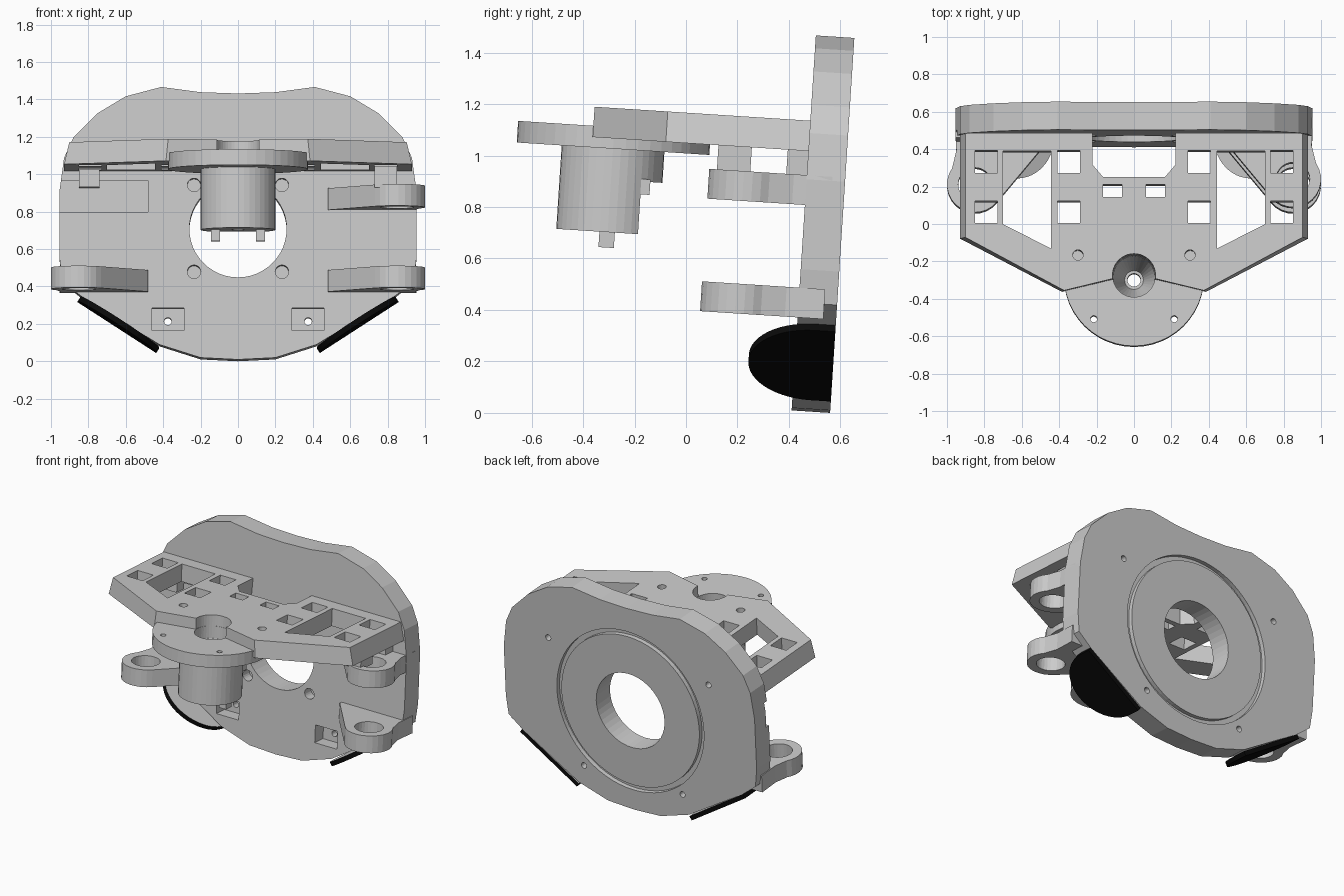
import bpy, bmesh, math
from mathutils import Matrix, Vector

cube = bpy.data.objects.get("Cube")
if cube:
    bpy.data.objects.remove(cube)


def material(name, value):
    m = bpy.data.materials.new(name)
    m.use_nodes = True
    m.diffuse_color = (value, value, value, 1)
    m.node_tree.nodes["Principled BSDF"].inputs["Base Color"].default_value = (value, value, value, 1)
    return m


GREY = material("light grey", 0.6)
BLACK = material("black", 0.003)

# The whole assembly leans slightly back
LEAN = Matrix.Translation((0, 0.56, 0)) @ Matrix.Rotation(math.radians(-3.7), 4, 'X')
UPRIGHT = Matrix(((1, 0, 0, 0), (0, 0, 1, 0), (0, 1, 0, 0), (0, 0, 0, 1)))  # (x, z) outline pushed along y
FLAT = Matrix.Identity(4)                                                  # (x, y) outline pushed along z


def prism(bm, pts, lo, hi, frame=FLAT, top=1.0):
    """Closed outline pushed from lo to hi; top scales the far end across x."""
    a = [bm.verts.new(frame @ Vector((x, y, lo))) for x, y in pts]
    b = [bm.verts.new(frame @ Vector((x * top, y, hi))) for x, y in pts]
    n = len(pts)
    bm.faces.new(a)
    bm.faces.new(b)
    for i in range(n):
        j = (i + 1) % n
        bm.faces.new((a[i], a[j], b[j], b[i]))


def arc(cx, cy, r, start=0, end=360, n=40, ry=None):
    full = end - start == 360
    steps = n if full else n - 1
    return [(cx + r * math.cos(math.radians(start + (end - start) * i / steps)),
             cy + (ry or r) * math.sin(math.radians(start + (end - start) * i / steps))) for i in range(n)]


def rect(x0, x1, y0, y1):
    return [(x0, y0), (x1, y0), (x1, y1), (x0, y1)]


def mirrored(pts):
    """Right half outline (centre to centre) completed on the other side."""
    return pts + [(-x, y) for x, y in reversed(pts) if abs(x) > 1e-4]


def flip(pts):
    return [(-x, y) for x, y in pts]


def make(name, solids, mats=(GREY,)):
    bm = bmesh.new()
    for s in solids:
        prism(bm, *s)
    bmesh.ops.recalc_face_normals(bm, faces=bm.faces)
    me = bpy.data.meshes.new(name)
    bm.to_mesh(me)
    bm.free()
    for m in mats:
        me.materials.append(m)
    ob = bpy.data.objects.new(name, me)
    bpy.context.collection.objects.link(ob)
    return ob


def cut(ob, *groups):
    """Subtract each group of prisms from the object, then drop the cutters."""
    for solids in groups:
        c = make("cutter", solids)
        c.hide_render = True
        mod = ob.modifiers.new("cut", 'BOOLEAN')
        mod.operation, mod.solver, mod.object = 'DIFFERENCE', 'EXACT', c
        bpy.context.view_layer.update()
        me = bpy.data.meshes.new_from_object(ob.evaluated_get(bpy.context.evaluated_depsgraph_get()))
        ob.modifiers.clear()
        ob.data = me
        bpy.data.objects.remove(c)
    return ob


parts = []

# Back plate with its centre opening, ring groove, pockets and screw holes
outline = mirrored([(0, 0), (.2, .01), (.42, .08), (.84, .34), (.94, .42), (.955, .55), (.955, .9),
                    (.93, 1.08), (.88, 1.19), (.75, 1.32), (.6, 1.41), (.41, 1.46), (.2, 1.432), (0, 1.425)])
plate = make("back_plate", [(outline, -.15, 0, UPRIGHT)])
pockets, screws = [], []
for s in (-1, 1):
    pockets.append((rect(s * .375 - .085, s * .375 + .085, .155, .275), -.2, -.06, UPRIGHT))
    for z in (.47, .935):
        pockets.append((arc(s * .235, z, .036, n=20), -.2, -.08, UPRIGHT))
    for x, z in ((.375, .21), (.61, 1.05)):
        screws.append((arc(s * x, z, .02, n=16), -.2, .1, UPRIGHT))
pockets.append((rect(-1.1, -.48, .79, .96), -.2, -.12, UPRIGHT))
groove = make("ring_cutter", [(arc(0, .7, .56, n=64), -.03, .05, UPRIGHT)])
cut(groove, [(arc(0, .7, .525, n=64), -.1, .1, UPRIGHT)])
mod = plate.modifiers.new("groove", 'BOOLEAN')
mod.operation, mod.solver, mod.object = 'DIFFERENCE', 'EXACT', groove
bpy.context.view_layer.update()
plate.data = bpy.data.meshes.new_from_object(plate.evaluated_get(bpy.context.evaluated_depsgraph_get()))
plate.modifiers.clear()
bpy.data.objects.remove(groove)
cut(plate, [(arc(0, .7, .26, n=48), -.3, .2, UPRIGHT)], pockets, screws)
parts.append(plate)

# Shelf with tapered sides and windows
shelf = make("shelf", [(mirrored([(0, -.925), (.11, -.925), (.385, -.99), (.93, -.705), (.93, -.14),
                                  (.23, -.14), (.23, -.315), (.17, -.383), (0, -.383)]), 1.01, 1.128, FLAT, .97)])
windows = []
for s in (-1, 1):
    for x in (.35, .79):
        for y in (-.3, -.57):
            windows.append((rect(s * x - .06, s * x + .06, y - .06, y + .06), .9, 1.3))
    windows.append((rect(s * .115 - .05, s * .115 + .05, -.49, -.422), .9, 1.3))
    windows.append((arc(s * .3, -.8, .028, n=20), .9, 1.3))
    gap = [(.445, -.243), (.445, -.765), (.7, -.635), (.7, -.243)]
    windows.append((gap if s > 0 else flip(gap), .9, 1.3))
cut(shelf, windows, [(arc(0, -.908, .115), .9, 1.3)])
parts.append(shelf)

# Round flange and hub under the shelf, with a funnel bore
flange = make("flange", [(arc(0, -.908, .375, n=48), .97, 1.054)])
cut(flange, [(arc(s * .215, -1.138, .018, n=16), .9, 1.2) for s in (-1, 1)], [(arc(0, -.908, .113), .9, 1.2)])
hub = make("hub", [(arc(0, -.908, .2), .645, .972)])
cut(hub, [(rect(-.4, .4, -.79, -.5), .5, .85)])


def funnel(lo, hi, r0, r1):
    bm = bmesh.new()
    bmesh.ops.create_cone(bm, cap_ends=True, segments=32, radius1=r0, radius2=r1, depth=hi - lo,
                          matrix=Matrix.Translation((0, -.908, (lo + hi) / 2)))
    me = bpy.data.meshes.new("funnel")
    bm.to_mesh(me)
    bm.free()
    ob = bpy.data.objects.new("funnel", me)
    bpy.context.collection.objects.link(ob)
    return ob


bore = funnel(.72, .98, .05, .114)
mod = hub.modifiers.new("bore", 'BOOLEAN')
mod.operation, mod.solver, mod.object = 'DIFFERENCE', 'EXACT', bore
bpy.context.view_layer.update()
hub.data = bpy.data.meshes.new_from_object(hub.evaluated_get(bpy.context.evaluated_depsgraph_get()))
hub.modifiers.clear()
bpy.data.objects.remove(bore)
cut(hub, [(arc(0, -.908, .035, n=24), .5, 1.2)])
parts += [flange, hub]
parts.append(make("hub_pins", [(rect(s * .12 - .025, s * .12 + .025, -.94, -.88), .585, .66) for s in (-1, 1)]))
parts.append(make("hub_teeth", [(rect(x - .012, x + .012, -.83, -.755), .8, .86)
                                for x in (-.15, -.1, -.05, .05, .1, .15)]))

# Ring lugs: one pair low down, one more on the upper left
lug = [(.48, -.05), (.48, -.17)] + arc(.85, -.38, .15, 219, 395, 14) + [(.95, -.2), (.955, -.05)]
for name, s, z in (("lower_lug_left", 1, .362), ("lower_lug_right", -1, .362), ("upper_lug_left", 1, .8)):
    ob = make(name, [(lug if s > 0 else flip(lug), z, z + .116)])
    parts.append(cut(ob, [(arc(s * .85, -.38, .09, n=28), z - .1, z + .3)]))

# Short posts below the shelf
parts.append(make("shelf_posts", [(rect(.73, .85, -.5, -.37), .9, 1.02), (rect(.73, .85, -.23, -.15), .9, 1.02),
                                  (rect(-.85, -.74, -.23, -.15), .92, 1.02)]))

# Rounded flaps along the lower slanted edges
for name, s in (("flap_left", 1), ("flap_right", -1)):
    along = Vector((s * .42, 0, .272)).normalized()
    up = Vector((-s * along.z, 0, abs(along.x)))
    frame = Matrix.Translation((s * .63, 0, .207)) @ Matrix((along, (0, 1, 0), up)).transposed().to_4x4()
    ob = make(name, [(arc(0, -.08, .25, 180, 360, 28, .25) + [(.25, 0), (-.25, 0)], -.032, -.002, frame)],
              (BLACK, GREY))
    for p in ob.data.polygons:
        p.material_index = 1 if p.normal.dot(up) > .9 else 0
    parts.append(ob)

for ob in parts:
    ob.data.transform(LEAN)
    ob.data.update()
